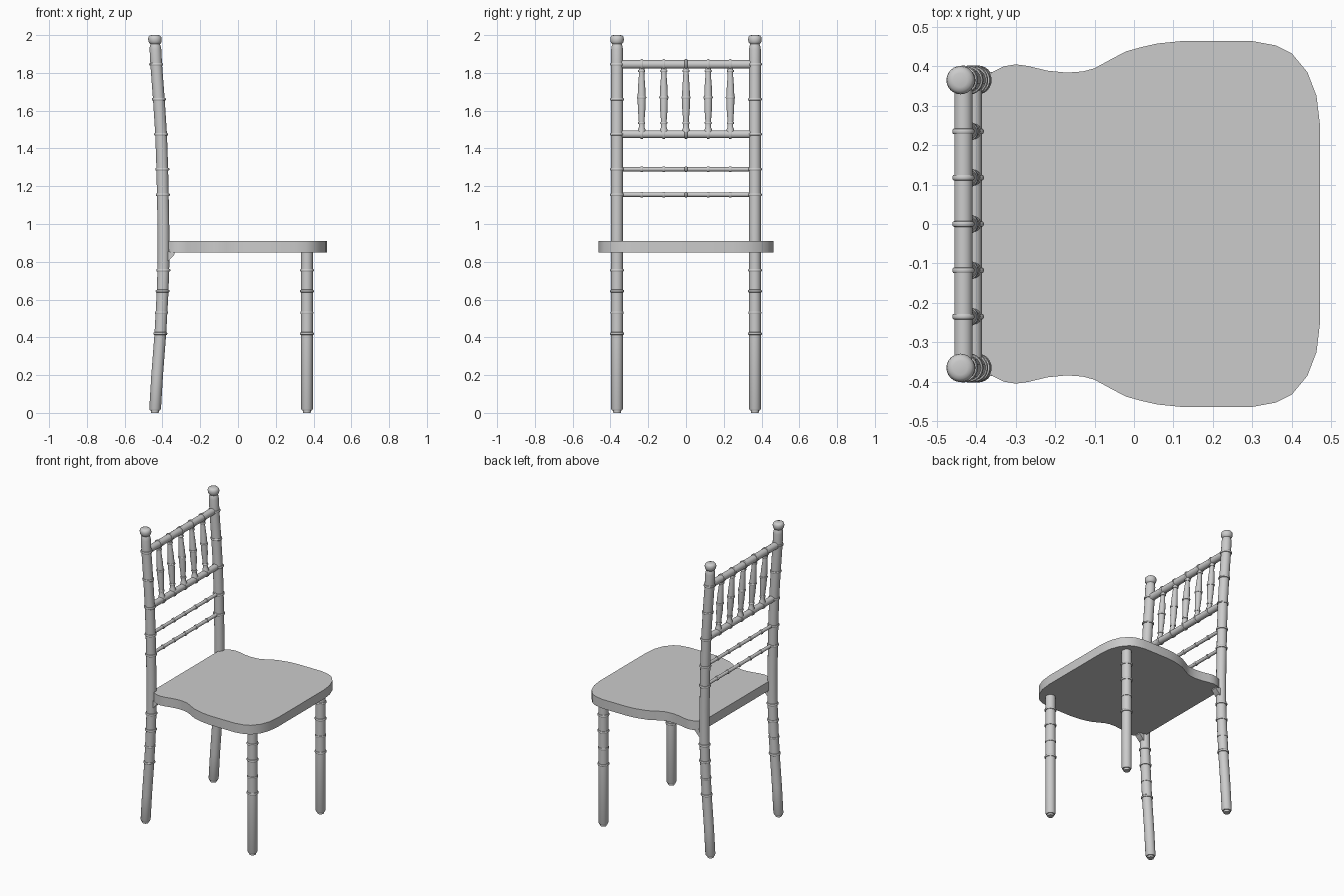
import bpy, bmesh, math
from mathutils import Vector

if "Cube" in bpy.data.objects:
    bpy.data.objects.remove(bpy.data.objects["Cube"])

grey = bpy.data.materials.new("grey paint")
grey.diffuse_color = (0.6, 0.6, 0.6, 1)
grey.use_nodes = True
grey.node_tree.nodes["Principled BSDF"].inputs["Base Color"].default_value = grey.diffuse_color


def finish(bm, name):
    bmesh.ops.recalc_face_normals(bm, faces=bm.faces)
    me = bpy.data.meshes.new(name)
    bm.to_mesh(me)
    bm.free()
    me.materials.append(grey)
    ob = bpy.data.objects.new(name, me)
    bpy.context.collection.objects.link(ob)
    bpy.context.view_layer.objects.active = ob
    for o in bpy.context.selected_objects:
        o.select_set(False)
    ob.select_set(True)
    bpy.ops.object.shade_smooth_by_angle(angle=math.radians(35))
    return ob


def turned(name, profile, place, n=24):
    """Turned rod: profile of (distance, radius); place maps (u, v, distance) to a point."""
    bm = bmesh.new()
    rings = []
    for t, r in profile:
        rings.append([bm.verts.new(place(r * math.cos(2 * math.pi * i / n),
                                         r * math.sin(2 * math.pi * i / n), t)) for i in range(n)])
    for a, b in zip(rings, rings[1:]):
        for i in range(n):
            bm.faces.new((a[i], a[(i + 1) % n], b[(i + 1) % n], b[i]))
    bm.faces.new(rings[0])
    bm.faces.new(rings[-1])
    return finish(bm, name)


def bead(t, r, big, h):
    """Rounded ring around a rod."""
    return [(t - h, r), (t - h * 0.9, r + (big - r) * 0.6), (t - h * 0.4, big),
            (t + h * 0.4, big), (t + h * 0.9, r + (big - r) * 0.6), (t + h, r)]


# Curve of the back posts: x for a given height
CURVE = [(0, -0.44), (0.2, -0.428), (0.42, -0.411), (0.64, -0.399), (0.8, -0.394), (1.0, -0.395),
         (1.15, -0.398), (1.3, -0.401), (1.475, -0.407), (1.66, -0.419), (1.845, -0.433), (2.0, -0.441)]


def post_x(z):
    for (z0, x0), (z1, x1) in zip(CURVE, CURVE[1:]):
        if z <= z1:
            return x0 + (x1 - x0) * (z - z0) / (z1 - z0)
    return CURVE[-1][1]


R = 0.031
foot = [(0, 0.02), (0.012, 0.021), (0.013, 0.027), (0.022, R)]
leg_beads = []
for z, big in ((0.42, 0.037), (0.53, 0.034), (0.645, 0.037), (0.755, 0.037)):
    leg_beads += bead(z, R, big, 0.007)
post_beads = []
for z in (1.155, 1.29, 1.475, 1.66, 1.845):
    post_beads += bead(z, R, 0.037, 0.007)
finial = [(1.925, R), (1.94, 0.029), (1.952, 0.025), (1.957, 0.03), (1.966, 0.035), (1.98, 0.036),
          (1.99, 0.034), (1.997, 0.028), (2.0, 0.018)]

for side, s in (("right", -1), ("left", 1)):
    y = 0.365 * s
    # Front leg and curved back post
    turned("front_leg_" + side, foot + leg_beads + [(0.86, R)],
           lambda u, v, t: (0.365 + u, y + v, t))
    turned("back_post_" + side,
           foot + [(0.2, R)] + leg_beads + [(0.8, R), (0.9, R), (1.0, R)] + post_beads + finial,
           lambda u, v, t: (post_x(t) + u, y + v, t))
    # Small wedge bracket under the seat
    bm = bmesh.new()
    tri = [(-0.385, 0.8), (-0.368, 0.805), (-0.335, 0.84), (-0.335, 0.855), (-0.385, 0.855)]
    f = bm.faces.new([bm.verts.new((x, y - 0.02, z)) for x, z in tri])
    g = bmesh.ops.extrude_face_region(bm, geom=[f])
    bmesh.ops.translate(bm, vec=(0, 0.04, 0), verts=[e for e in g["geom"] if isinstance(e, bmesh.types.BMVert)])
    finish(bm, "bracket_" + side)

# Seat: half outline mirrored, then extruded
half = [(-0.385, 0.36), (-0.36, 0.385), (-0.33, 0.4), (-0.3, 0.405), (-0.27, 0.401), (-0.22, 0.389),
        (-0.17, 0.384), (-0.13, 0.387), (-0.1, 0.395), (-0.06, 0.417), (-0.02, 0.438), (0.02, 0.449),
        (0.06, 0.458), (0.12, 0.464), (0.3, 0.464), (0.36, 0.453), (0.4, 0.433), (0.44, 0.385),
        (0.463, 0.325), (0.472, 0.25)]
bm = bmesh.new()
outline = half + [(x, -y) for x, y in reversed(half)]
f = bm.faces.new([bm.verts.new((x, y, 0.848)) for x, y in outline])
g = bmesh.ops.extrude_face_region(bm, geom=[f])
bmesh.ops.translate(bm, vec=(0, 0, 0.062), verts=[e for e in g["geom"] if isinstance(e, bmesh.types.BMVert)])
finish(bm, "seat")

# Back rails with rings
SPOTS = [-0.235, -0.1175, 0, 0.1175, 0.235]
for name, z, r, big in (("top_rail", 1.845, 0.023, 0.028), ("middle_rail", 1.475, 0.021, 0.026),
                        ("upper_thin_rail", 1.29, 0.011, 0.015), ("lower_thin_rail", 1.155, 0.011, 0.015)):
    prof = [(-0.36, r)]
    for p in SPOTS:
        prof += bead(p, r, big, 0.007)
    prof.append((0.36, r))
    turned(name, prof, lambda u, v, t: (post_x(z) + u, t, z + v))

# Turned spindles between the upper two rails
spindle = ([(1.475, 0.021), (1.5, 0.02), (1.512, 0.015)] + bead(1.535, 0.015, 0.019, 0.006)
           + [(1.56, 0.016), (1.61, 0.02)] + bead(1.67, 0.021, 0.025, 0.006)
           + [(1.73, 0.019), (1.78, 0.015)] + bead(1.81, 0.014, 0.019, 0.006) + [(1.845, 0.014)])
for i, p in enumerate(SPOTS):
    turned("spindle_%d" % (i + 1), spindle, lambda u, v, t: (post_x(t) + u, p + v, t), 20)
